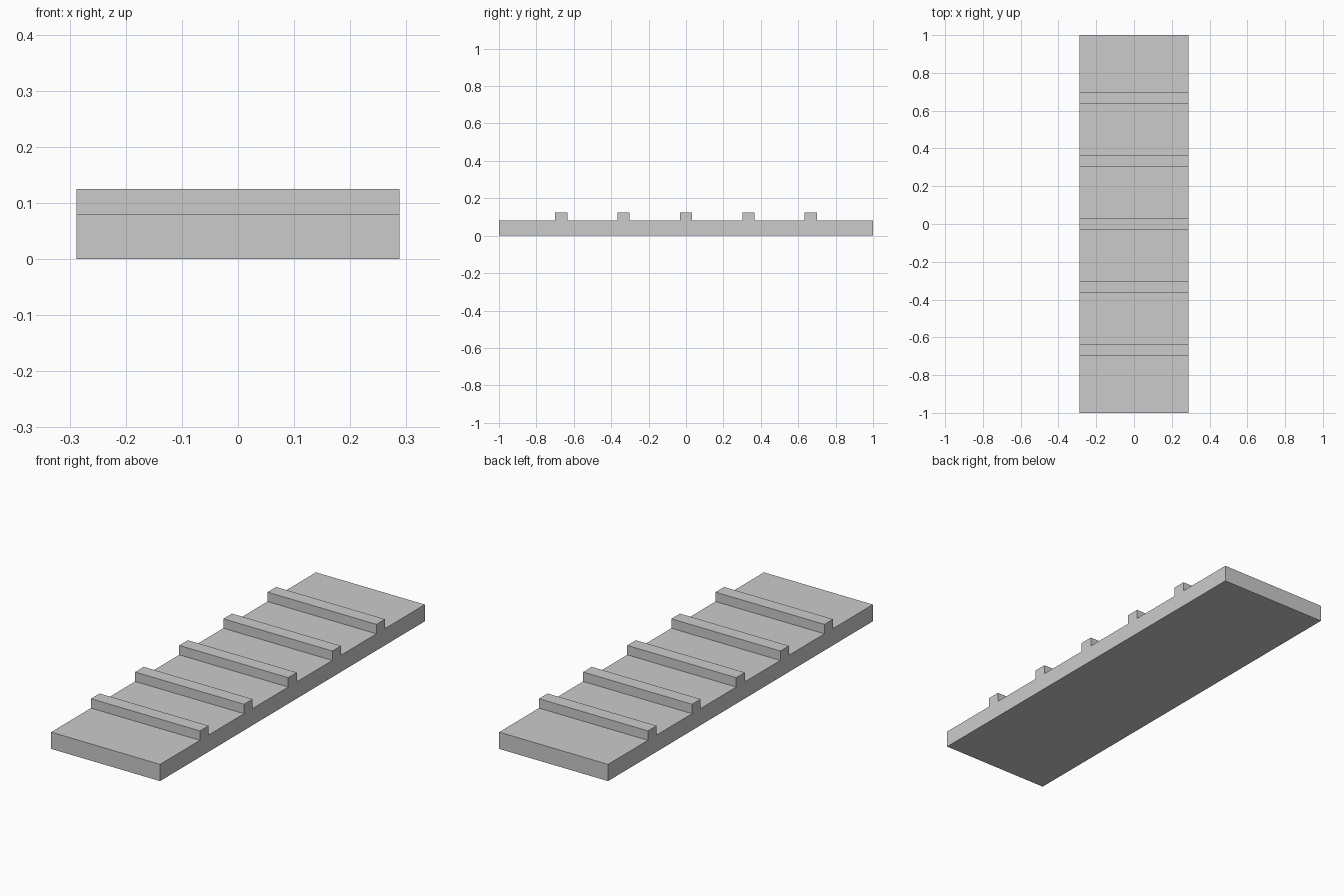
import bpy
import bmesh

if "Cube" in bpy.data.objects:
    bpy.data.objects.remove(bpy.data.objects["Cube"])

HALF_X, HALF_Y = 0.288, 1.0
BASE_TOP, RIB_TOP = 0.08, 0.125
RIB_HALF, PITCH = 0.0325, 1 / 3

# Side profile (y, z): flat slab with five square ribs along the top
profile = [(HALF_Y, 0), (HALF_Y, BASE_TOP)]
for i in range(2, -3, -1):
    y = i * PITCH
    profile += [(y + RIB_HALF, BASE_TOP), (y + RIB_HALF, RIB_TOP),
                (y - RIB_HALF, RIB_TOP), (y - RIB_HALF, BASE_TOP)]
profile += [(-HALF_Y, BASE_TOP), (-HALF_Y, 0)]

# Extrude the profile across the width
bm = bmesh.new()
face = bm.faces.new([bm.verts.new((-HALF_X, y, z)) for y, z in profile])
ext = bmesh.ops.extrude_face_region(bm, geom=[face], use_keep_orig=True)
verts = [g for g in ext["geom"] if isinstance(g, bmesh.types.BMVert)]
bmesh.ops.translate(bm, verts=verts, vec=(2 * HALF_X, 0, 0))
bmesh.ops.recalc_face_normals(bm, faces=bm.faces[:])

mesh = bpy.data.meshes.new("ribbed_plank")
bm.to_mesh(mesh)
bm.free()
plank = bpy.data.objects.new("ribbed_plank", mesh)
bpy.context.collection.objects.link(plank)
